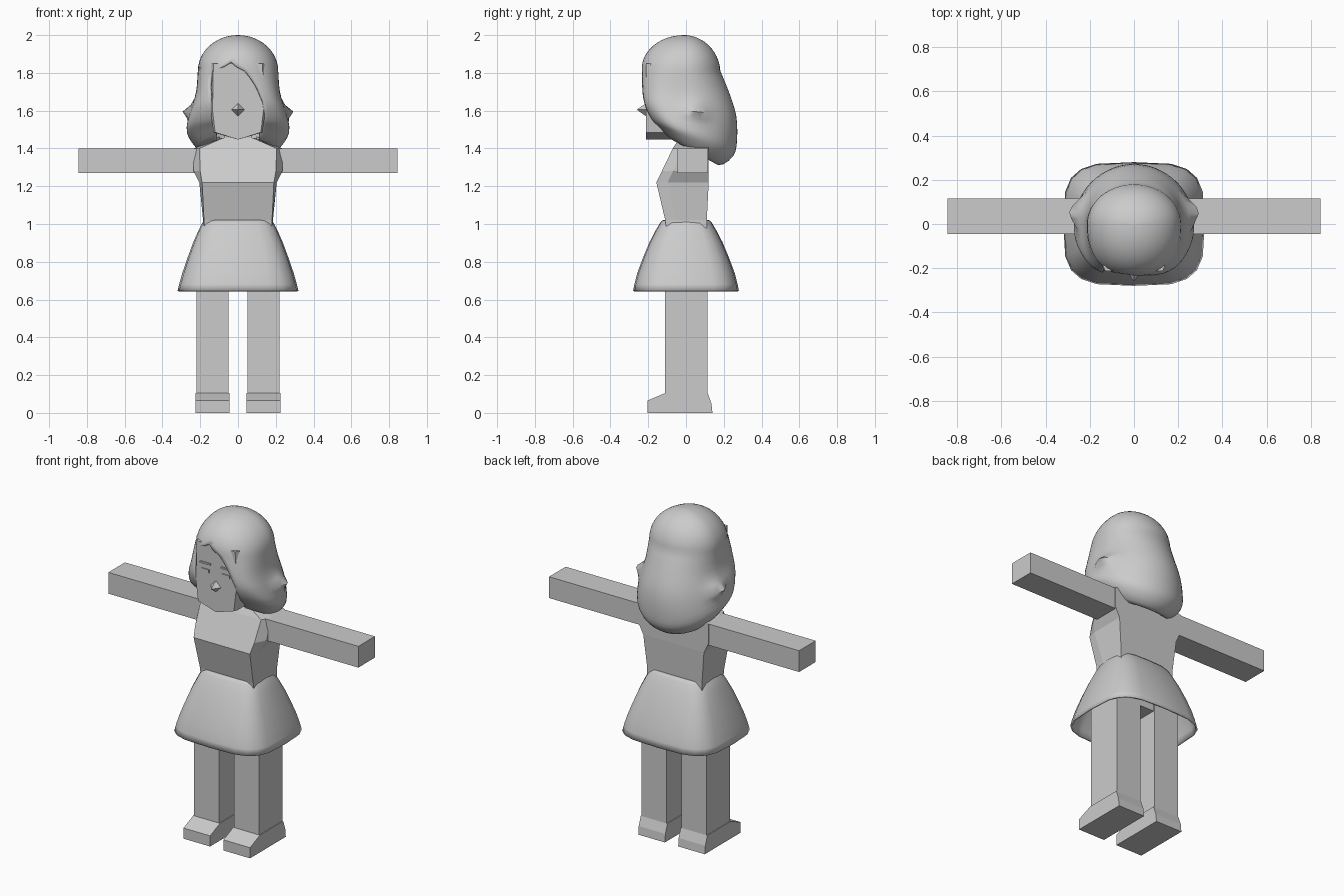
import bpy, bmesh, math

if "Cube" in bpy.data.objects:
    bpy.data.objects.remove(bpy.data.objects["Cube"])

mat = bpy.data.materials.new("light grey")
mat.diffuse_color = (0.6, 0.6, 0.6, 1)
mat.use_nodes = True
mat.node_tree.nodes["Principled BSDF"].inputs["Base Color"].default_value = mat.diffuse_color


def finish(name, bm, smooth=None, thickness=0):
    bmesh.ops.remove_doubles(bm, verts=bm.verts, dist=0.0005)
    bmesh.ops.recalc_face_normals(bm, faces=bm.faces)
    me = bpy.data.meshes.new(name)
    bm.to_mesh(me)
    bm.free()
    me.materials.append(mat)
    ob = bpy.data.objects.new(name, me)
    bpy.context.collection.objects.link(ob)
    if thickness:
        mod = ob.modifiers.new("thickness", 'SOLIDIFY')
        mod.thickness = thickness
        mod.offset = -1
    if smooth:
        bpy.context.view_layer.objects.active = ob
        ob.select_set(True)
        bpy.ops.object.shade_smooth_by_angle(angle=math.radians(smooth))
        ob.select_set(False)
    return ob


def loft(rings, closed=True, caps=(True, True)):
    """Skin a list of equally long point rings."""
    bm = bmesh.new()
    vs = [[bm.verts.new(p) for p in r] for r in rings]
    n = len(vs[0])
    for a, b in zip(vs, vs[1:]):
        for i in range(n if closed else n - 1):
            j = (i + 1) % n
            bm.faces.new((a[i], a[j], b[j], b[i]))
    if caps[0]:
        bm.faces.new(vs[0])
    if caps[1]:
        bm.faces.new(vs[-1])
    return bm


def box(name, x0, x1, y0, y1, z0, z1):
    ring = lambda z: [(x0, y0, z), (x1, y0, z), (x1, y1, z), (x0, y1, z)]
    return finish(name, loft([ring(z0), ring(z1)]))


def spow(v, e):
    return math.copysign(abs(v) ** e, v)


def spline(rows, steps):
    """Smoothly fill in rows between the given ones."""
    out = []
    for i in range(len(rows) - 1):
        a, b, c, d = (rows[max(0, min(len(rows) - 1, i + k))] for k in (-1, 0, 1, 2))
        for s in range(steps):
            t = s / steps
            out.append([q + 0.5 * t * (r - p + t * (2 * p - 5 * q + 4 * r - u + t * (3 * (q - r) + u - p)))
                        for p, q, r, u in zip(a, b, c, d)])
    return out + [list(rows[-1])]


# Legs, shoes and arms on both sides
shoe_side = [(-0.205, 0), (-0.205, 0.065), (-0.11, 0.105), (0.115, 0.105), (0.135, 0.05), (0.14, 0)]
for side, s in (("left", 1), ("right", -1)):
    box(side + "_leg", s * 0.05, s * 0.22, -0.11, 0.115, 0.09, 0.8)
    box(side + "_arm", s * 0.21, s * 0.845, -0.045, 0.115, 1.27, 1.4)
    finish(side + "_shoe", loft([[(s * x, y, z) for y, z in shoe_side] for x in (0.045, 0.225)]))
box("pelvis", -0.19, 0.19, -0.105, 0.11, 0.72, 0.95)

# Torso: z, front half width, outer half width, front, back
torso = [(0.94, 0.18, 0.185, -0.10, 0.11), (1.02, 0.18, 0.185, -0.11, 0.11),
         (1.22, 0.19, 0.205, -0.157, 0.12), (1.28, 0.2, 0.235, -0.128, 0.12),
         (1.4, 0.205, 0.235, -0.07, 0.12), (1.455, 0.08, 0.09, -0.035, 0.1)]
finish("torso", loft([[(a, f, z), (b, f + 0.06, z), (b, k, z),
                       (-b, k, z), (-b, f + 0.06, z), (-a, f, z)] for z, a, b, f, k in torso]))
box("neck", -0.075, 0.075, -0.035, 0.1, 1.43, 1.55)

# Flared open skirt: z, half width, half depth
skirt = [(0.645, 0.32, 0.28), (0.74, 0.295, 0.258), (0.9, 0.238, 0.195),
         (1.005, 0.19, 0.138), (1.02, 0.172, 0.122)]
rings = []
for z, a, b in spline(skirt, 2):
    turns = [math.tau * i / 20 for i in range(20)]
    rings.append([(a * spow(math.cos(t), 0.55), b * spow(math.sin(t), 0.55), z) for t in turns])
finish("skirt", loft(rings, caps=(False, True)), 40, 0.01)

# Head with a pointed chin
half = [(0.13, 1.485), (0.145, 1.6), (0.14, 1.85)]
outline = [(0, 1.447)] + half + [(-x, z) for x, z in reversed(half)]
finish("head", loft([[(x * w, y, z) for x, z in outline] for y, w in ((-0.213, 0.93), (-0.19, 1), (0.1, 1))]))

# Nose: small pyramid
bm = bmesh.new()
tip = bm.verts.new((0, -0.26, 1.605))
rim = [bm.verts.new((0.036 * math.cos(i * math.pi / 2), -0.21, 1.605 + 0.036 * math.sin(i * math.pi / 2)))
       for i in range(4)]
for i in range(4):
    bm.faces.new((tip, rim[i], rim[(i + 1) % 4]))
bm.faces.new(rim)
finish("nose", bm)

# Eyes and brows as thin plates
for side, s in (("left", 1), ("right", -1)):
    box(side + "_brow", s * 0.035, s * 0.105, -0.22, -0.212, 1.725, 1.735)
    box(side + "_eye", s * 0.045, s * 0.095, -0.219, -0.212, 1.675, 1.695)

# Hair sides: z, tilt, half width, front, back
sides = [(1.43, 0.5, 0.13, 0.05, 0.11), (1.405, 0.55, 0.19, 0.10, 0.17), (1.46, 0.4, 0.255, 0.165, 0.25),
         (1.51, 0.25, 0.272, 0.195, 0.27), (1.6, 0.1, 0.25, 0.225, 0.266),
         (1.7, 0, 0.222, 0.238, 0.227), (1.81, 0, 0.213, 0.235, 0.182)]
levels = spline(sides, 3)
# Rounded crown above the sides
for i in range(1, 13):
    c, s = math.cos(i * math.pi / 24), math.sin(i * math.pi / 24)
    levels.append((1.81 + 0.19 * s, 0, 0.213 * c, 0.235 * c + 0.01 * s, 0.182 * c - 0.01 * s))

# Face opening: z, left and right edge x
opening = [(1.4, -0.11, 0.11), (1.5, -0.13, 0.13), (1.62, -0.14, 0.135), (1.7, -0.145, 0.11),
           (1.76, -0.15, 0.08), (1.81, -0.135, 0.035), (1.85, -0.04, -0.04), (2.01, 0, 0)]


def edges(z, w):
    for a, b in zip(opening, opening[1:]):
        if z <= b[0]:
            t = (z - a[0]) / (b[0] - a[0])
            return [max(-0.72 * w, min(0.72 * w, p + t * (q - p))) for p, q in zip(a[1:], b[1:])]


rings = []
for z, tilt, w, front, back in levels:
    w = max(w, 0.0001)
    n = 2 + 1.4 * math.exp(-((z - 1.65) / 0.16) ** 2)
    left, right = edges(z, w)
    t0 = -math.acos(spow(right / w, n / 2))
    t1 = math.tau - math.acos(spow(left / w, n / 2))
    ring = []
    for i in range(49):
        t = t0 + (t1 - t0) * i / 48
        c, s = math.cos(t), math.sin(t)
        if s < 0:
            x, y = w * spow(c, 2 / n), front * spow(s, 2 / n)
        else:
            x, y = w * c, back * s
        # Flicked lock on each side
        x *= 1 + 0.2 * math.exp(-((y - 0.06) / 0.06) ** 2 - ((z - 1.6) / 0.03) ** 2)
        ring.append((x, y, z - tilt * y))
    rings.append(ring)
finish("hair", loft(rings, closed=False, caps=(False, False)), 50, 0.015)
